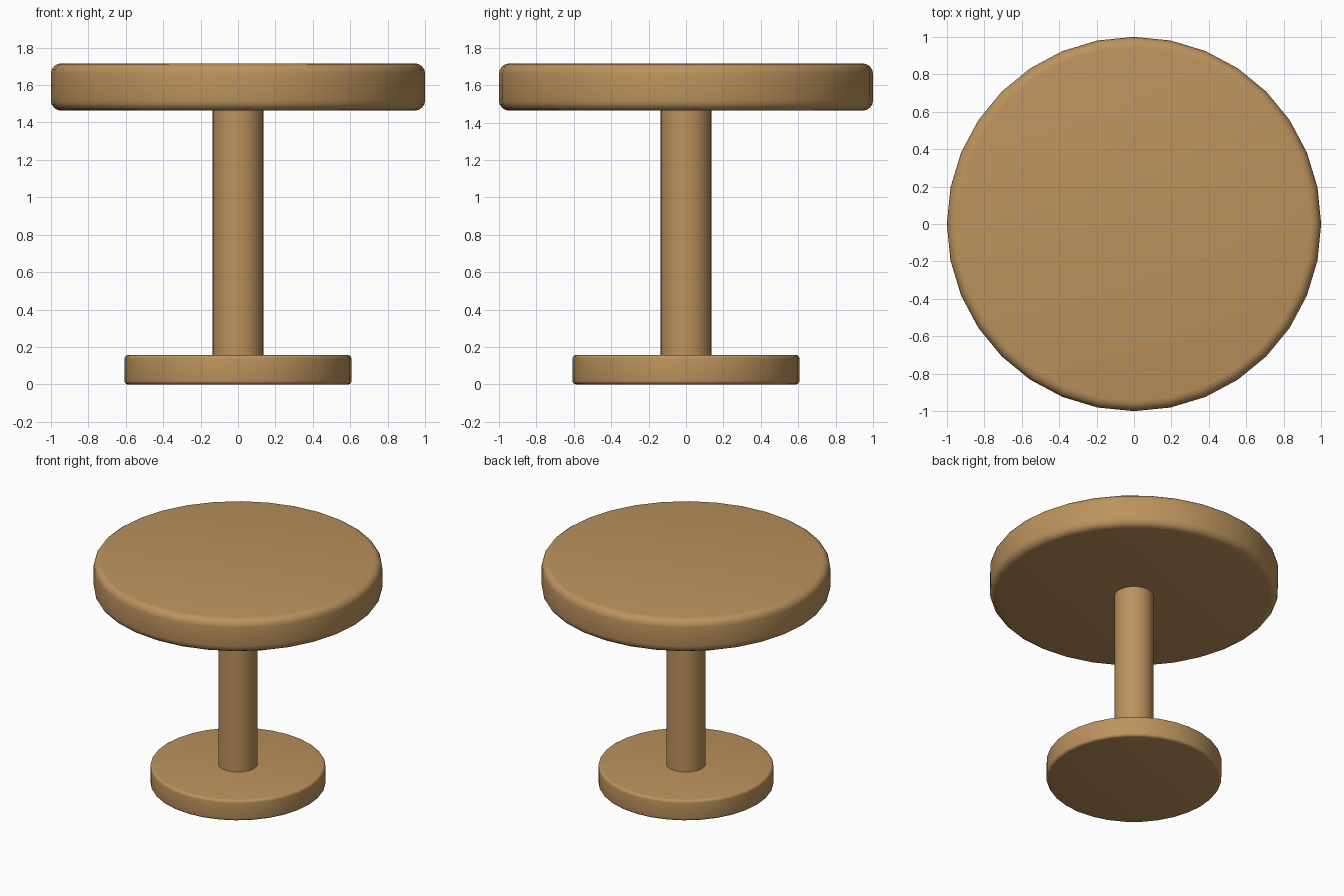
import bpy
import math

if "Cube" in bpy.data.objects:
    bpy.data.objects.remove(bpy.data.objects["Cube"])

wood = bpy.data.materials.new("wood")
wood.diffuse_color = (0.50, 0.29, 0.11, 1)
wood.use_nodes = True
wood.node_tree.nodes["Principled BSDF"].inputs["Base Color"].default_value = wood.diffuse_color


def disc(name, radius, bottom, top, bevel=0.0, sides=32):
    """Upright cylinder with optionally rounded rims."""
    bpy.ops.mesh.primitive_cylinder_add(
        vertices=sides, radius=radius, depth=top - bottom,
        location=(0, 0, (bottom + top) / 2))
    ob = bpy.context.object
    ob.name = name
    ob.data.materials.append(wood)
    if bevel:
        mod = ob.modifiers.new("rounded_rim", 'BEVEL')
        mod.width = bevel
        mod.segments = 4
        mod.limit_method = 'ANGLE'
        mod.angle_limit = math.radians(40)
        bpy.ops.object.modifier_apply(modifier=mod.name)
    bpy.ops.object.shade_smooth_by_angle(angle=math.radians(35))
    return ob


# Foot plate, central post and thick round top
disc("base", 0.607, 0.0, 0.157, 0.02)
disc("post", 0.136, 0.15, 1.475)
disc("table_top", 1.0, 1.463, 1.716, 0.055)
